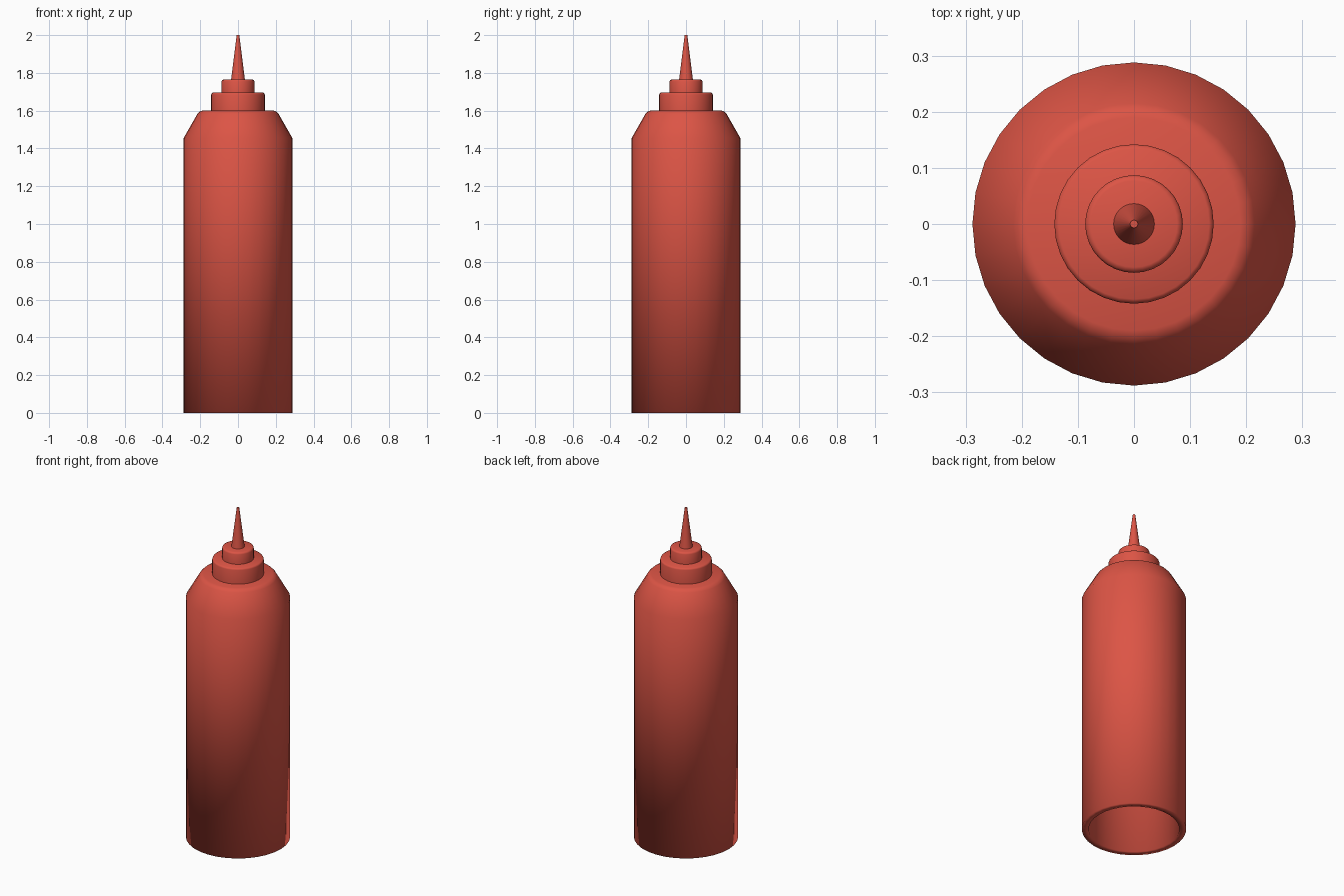
import bpy, bmesh, math

if "Cube" in bpy.data.objects:
    bpy.data.objects.remove(bpy.data.objects["Cube"])

SIDES = 32
red = bpy.data.materials.new("red_plastic")
red.diffuse_color = (0.72, 0.09, 0.06, 1)
red.use_nodes = True
red.node_tree.nodes["Principled BSDF"].inputs["Base Color"].default_value = red.diffuse_color


def lathe(name, profile, smooth_angle):
    """Spin (radius, z) points around z; radius 0 makes a pole."""
    bm = bmesh.new()
    rings = []
    for r, z in profile:
        if r == 0:
            rings.append([bm.verts.new((0, 0, z))] * SIDES)
        else:
            rings.append([bm.verts.new((r * math.cos(2 * math.pi * i / SIDES),
                                        r * math.sin(2 * math.pi * i / SIDES), z))
                          for i in range(SIDES)])
    for a, b in zip(rings, rings[1:]):
        for i in range(SIDES):
            j = (i + 1) % SIDES
            bm.faces.new(list(dict.fromkeys((a[i], a[j], b[j], b[i]))))
    bmesh.ops.recalc_face_normals(bm, faces=bm.faces)
    mesh = bpy.data.meshes.new(name)
    bm.to_mesh(mesh)
    bm.free()
    mesh.materials.append(red)
    ob = bpy.data.objects.new(name, mesh)
    bpy.context.collection.objects.link(ob)
    bpy.ops.object.select_all(action='DESELECT')
    ob.select_set(True)
    bpy.context.view_layer.objects.active = ob
    bpy.ops.object.shade_smooth_by_angle(angle=math.radians(smooth_angle))
    return ob


# Hollow body, open underneath: inner wall, bottom lip, outer wall, shoulder
lathe("bottle_body", [
    (0, 1.56), (0.18, 1.56), (0.25, 1.44), (0.25, 0.0),
    (0.288, 0.0), (0.288, 1.455), (0.215, 1.583), (0.205, 1.594),
    (0.19, 1.6), (0, 1.6)], 100)

# Screw cap with softened top edge
lathe("cap", [
    (0, 1.595), (0.142, 1.595), (0.142, 1.685), (0.140, 1.691),
    (0.134, 1.695), (0, 1.695)], 50)

# Collar that carries the nozzle
lathe("nozzle_collar", [
    (0, 1.69), (0.087, 1.69), (0.087, 1.755), (0.084, 1.762),
    (0.077, 1.765), (0, 1.765)], 50)

# Tapered nozzle with a small flat tip
lathe("nozzle", [
    (0, 1.76), (0.037, 1.76), (0.007, 2.0), (0, 2.0)], 50)
